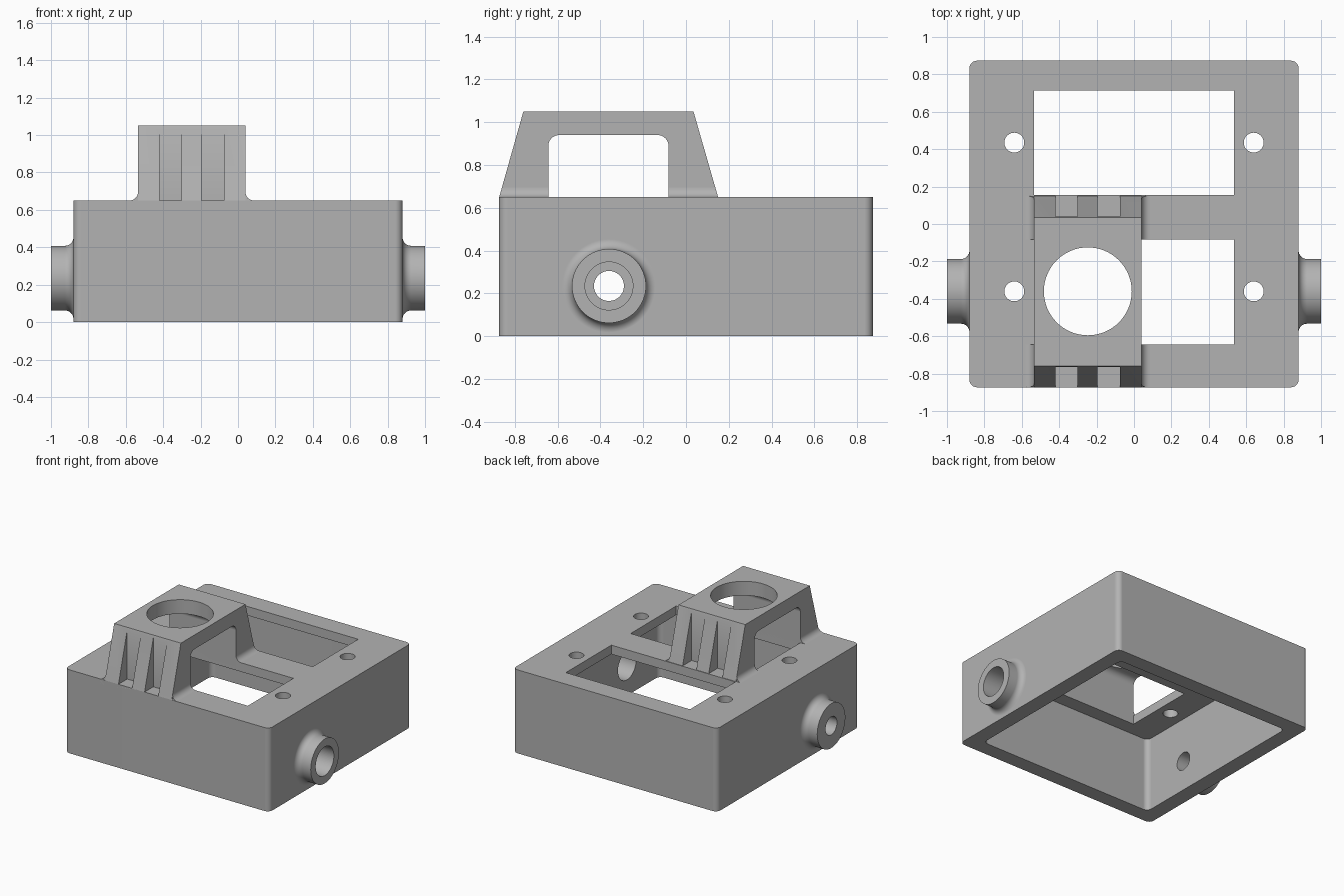
import bpy, bmesh
from math import sin, cos, pi, radians
from mathutils import Matrix

old = bpy.data.objects.get("Cube")
if old:
    bpy.data.objects.remove(old, do_unlink=True)

grey = bpy.data.materials.new("plain grey")
grey.use_nodes = True
colour = (0.45, 0.45, 0.45, 1)
grey.diffuse_color = colour
grey.node_tree.nodes["Principled BSDF"].inputs["Base Color"].default_value = colour


def finish(name, bm):
    bmesh.ops.recalc_face_normals(bm, faces=bm.faces)
    mesh = bpy.data.meshes.new(name)
    bm.to_mesh(mesh)
    bm.free()
    mesh.materials.append(grey)
    ob = bpy.data.objects.new(name, mesh)
    bpy.context.collection.objects.link(ob)
    return ob


def prism(name, pts, axis, lo, hi):
    """Extrude a 2D outline along an axis; lo and hi may depend on the height."""
    place = {"x": lambda u, v, d: (d, u, v),
             "y": lambda u, v, d: (u, d, v),
             "z": lambda u, v, d: (u, v, d)}[axis]
    at = lambda d, v: d(v) if callable(d) else d
    bm = bmesh.new()
    a = [bm.verts.new(place(u, v, at(lo, v))) for u, v in pts]
    b = [bm.verts.new(place(u, v, at(hi, v))) for u, v in pts]
    bm.faces.new(a)
    bm.faces.new(b)
    n = len(pts)
    for i in range(n):
        j = (i + 1) % n
        bm.faces.new((a[i], a[j], b[j], b[i]))
    return finish(name, bm)


def arc(cx, cy, r, start, end, steps=8):
    angles = [radians(start + (end - start) * i / steps) for i in range(steps + 1)]
    return [(cx + r * cos(t), cy + r * sin(t)) for t in angles]


def circle(cx, cy, r):
    return arc(cx, cy, r, 0, 360, 64)[:-1]


def rect(x0, x1, y0, y1):
    return [(x0, y0), (x1, y0), (x1, y1), (x0, y1)]


def block(name, half, z0, z1, radius, top):
    """Square block with rounded upright edges and, if asked, a rounded top."""
    bm = bmesh.new()
    bmesh.ops.create_cube(bm, size=1)
    for v in bm.verts:
        v.co = (v.co.x * 2 * half[0], v.co.y * 2 * half[1], z1 if v.co.z > 0 else z0)
    edges = []
    for e in bm.edges:
        za, zb = (v.co.z for v in e.verts)
        if za != zb or (top and za == z1):
            edges.append(e)
    bmesh.ops.bevel(bm, geom=edges, offset=radius, segments=6,
                    profile=0.5, affect="EDGES")
    return finish(name, bm)


def combine(target, tool, operation):
    mod = target.modifiers.new("cut", "BOOLEAN")
    mod.operation = operation
    mod.solver = "EXACT"
    mod.object = tool
    bpy.context.view_layer.objects.active = target
    bpy.ops.object.modifier_apply(modifier=mod.name)
    bpy.data.objects.remove(tool, do_unlink=True)


# Main sizes
TOP = 0.65
AX_Y, AX_Z = -0.36, 0.235
LEG_FRONT, LEG_BACK = -0.643, -0.082
SIDE_R, SIDE_L = -0.535, 0.04


# Housing, hollow and open underneath
housing = block("housing", (0.88, 0.873), 0, TOP, 0.04, True)
combine(housing, block("cavity", (0.76, 0.755), -0.2, 0.58, 0.04, False), "DIFFERENCE")


# Side bosses with a concave root, then their bores
def boss(side):
    profile = [(0.84, 0), (0.84, 0.218)]
    profile += arc(0.925, 0.218, 0.045, 180, 270)
    profile += [(1.0, 0.173), (1.0, 0)]
    bm = bmesh.new()
    vs = [bm.verts.new((side * x, AX_Y, AX_Z + r)) for x, r in profile]
    es = [bm.edges.new(pair) for pair in zip(vs, vs[1:])]
    bmesh.ops.spin(bm, geom=vs + es, cent=(0, AX_Y, AX_Z), axis=(1, 0, 0),
                   angle=2 * pi, steps=64)
    bmesh.ops.remove_doubles(bm, verts=bm.verts, dist=0.0001)
    return finish("boss", bm)


for side, bore in ((1, 0.112), (-1, 0.07)):
    combine(housing, boss(side), "UNION")
    ends = sorted((side * 0.7, side * 1.1))
    combine(housing, prism("bore", circle(AX_Y, AX_Z, bore), "x", *ends), "DIFFERENCE")

# Windows and screw holes in the top plate
for y0, y1 in ((LEG_FRONT, LEG_BACK), (0.155, 0.715)):
    combine(housing, prism("window", rect(SIDE_R, 0.535, y0, y1), "z", 0.5, 0.8), "DIFFERENCE")
for x in (-0.64, 0.64):
    for y in (AX_Y, 0.435):
        combine(housing, prism("screw_hole", circle(x, y, 0.053), "z", 0.5, 0.8), "DIFFERENCE")

# Bridge-shaped tower with sloping ends
outline = [(-0.873, 0.6), (-0.873, TOP), (-0.76, 1.05), (0.035, 1.05), (0.15, TOP), (0.15, 0.6)]
outline += [(LEG_BACK, 0.6)] + arc(LEG_BACK - 0.05, 0.89, 0.05, 0, 90)
outline += arc(LEG_FRONT + 0.05, 0.89, 0.05, 90, 180) + [(LEG_FRONT, 0.6)]
tower = prism("tower", outline, "x", SIDE_R, SIDE_L)
combine(tower, prism("round_hole", circle(-0.247, AX_Y, 0.235), "z", 0.8, 1.2), "DIFFERENCE")

# Upright grooves in both sloping ends
for x in (-0.36, -0.135):
    for y0, y1 in ((-1, -0.765), (0.04, 0.3)):
        groove = prism("groove", rect(x - 0.059, x + 0.059, y0, y1), "z", TOP, 1.2)
        combine(tower, groove, "DIFFERENCE")

# Concave fillets along the feet of the tower
front_slope = lambda z: -0.873 + 0.2825 * max(0, z - TOP)
back_slope = lambda z: 0.15 - 0.2875 * max(0, z - TOP)
parts = [housing, tower]
for x, s, label in ((SIDE_R, -1, "right"), (SIDE_L, 1, "left")):
    curve = [(x + s * u, v) for u, v in arc(0.045, TOP + 0.045, 0.045, 180, 270)]
    foot = curve + [(x + s * 0.045, 0.615), (x, 0.615)]
    parts.append(prism("front_fillet_" + label, foot, "y", front_slope, LEG_FRONT))
    parts.append(prism("back_fillet_" + label, foot, "y", LEG_BACK, back_slope))

# Smooth rounds, crisp edges
bpy.ops.object.select_all(action="DESELECT")
for ob in parts:
    ob.select_set(True)
    bpy.context.view_layer.objects.active = ob
bpy.ops.object.shade_smooth_by_angle(angle=radians(30))
for ob in parts:
    mod = ob.modifiers.new("even shading", "WEIGHTED_NORMAL")
    mod.keep_sharp = True
